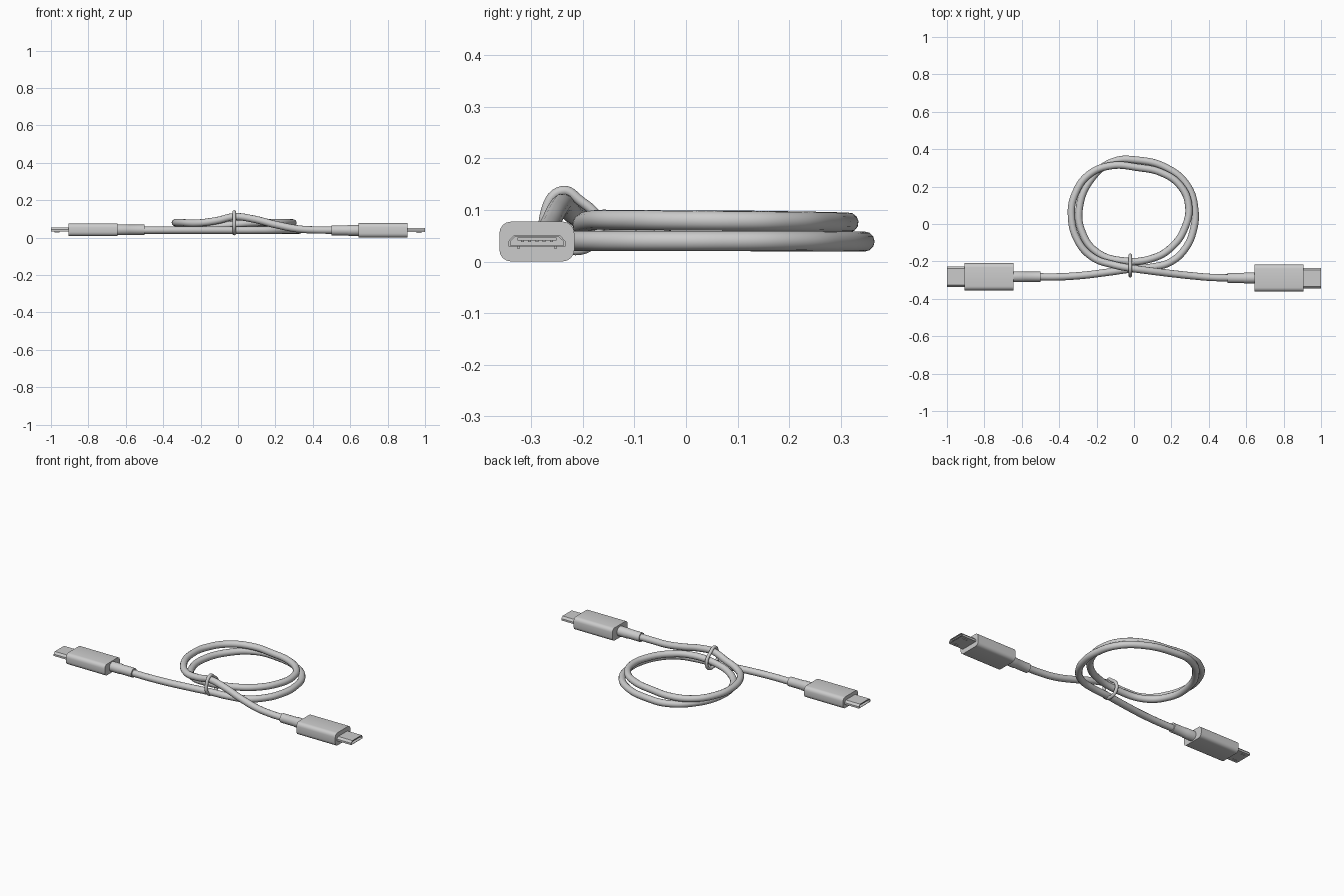
import bpy, bmesh, math
from mathutils import Vector

if "Cube" in bpy.data.objects:
    bpy.data.objects.remove(bpy.data.objects["Cube"])

grey = bpy.data.materials.new("light grey plastic")
grey.diffuse_color = (0.6, 0.6, 0.6, 1)
grey.use_nodes = True
grey.node_tree.nodes["Principled BSDF"].inputs["Base Color"].default_value = grey.diffuse_color


def finish(name, bm, angle=30):
    bmesh.ops.recalc_face_normals(bm, faces=bm.faces)
    me = bpy.data.meshes.new(name)
    bm.to_mesh(me)
    bm.free()
    ob = bpy.data.objects.new(name, me)
    bpy.context.collection.objects.link(ob)
    me.materials.append(grey)
    bpy.ops.object.select_all(action='DESELECT')
    ob.select_set(True)
    bpy.context.view_layer.objects.active = ob
    bpy.ops.object.shade_smooth_by_angle(angle=math.radians(angle))
    return ob


def loft(name, sections):
    """Bridge equal-sized rings of points and cap both ends."""
    bm = bmesh.new()
    rings = [[bm.verts.new(p) for p in s] for s in sections]
    for a, b in zip(rings, rings[1:]):
        for i in range(len(a)):
            j = (i + 1) % len(a)
            bm.faces.new((a[i], a[j], b[j], b[i]))
    bm.faces.new(rings[0])
    bm.faces.new(rings[-1])
    return finish(name, bm)


def rounded(w, h, r, steps=4):
    """Rounded rectangle outline in (y, z), centred on the origin."""
    pts = []
    for k, (sy, sz) in enumerate(((1, 1), (-1, 1), (-1, -1), (1, -1))):
        for i in range(steps + 1):
            a = math.pi / 2 * (k + i / steps)
            pts.append((sy * (w / 2 - r) + r * math.cos(a),
                        sz * (h / 2 - r) + r * math.sin(a)))
    return pts


def circle(r, n=24):
    return [(r * math.cos(t * math.tau / n), r * math.sin(t * math.tau / n)) for t in range(n)]


def at(x, outline, c):
    return [Vector((x, c[0] + y, c[1] + z)) for y, z in outline]


def tube(name, points, radius, cyclic=False):
    cu = bpy.data.curves.new(name, 'CURVE')
    cu.dimensions = '3D'
    cu.bevel_depth = radius
    cu.bevel_resolution = 4
    cu.resolution_u = 8
    cu.use_fill_caps = True
    sp = cu.splines.new('BEZIER')
    sp.bezier_points.add(len(points) - 1)
    for bp, p in zip(sp.bezier_points, points):
        bp.co = p
        bp.handle_left_type = bp.handle_right_type = 'AUTO'
    sp.use_cyclic_u = cyclic
    cu.materials.append(grey)
    ob = bpy.data.objects.new(name, cu)
    bpy.context.collection.objects.link(ob)
    return ob


# cable: left lead, lower turn, upper turn, then over the top to the right lead
tube("cable", [
    (-0.53, -0.282, 0.04), (-0.42, -0.283, 0.04), (-0.28, -0.275, 0.04),
    (-0.14, -0.258, 0.04), (-0.01, -0.24, 0.04), (0.1, -0.23, 0.04),
    (0.195, -0.203, 0.04), (0.275, -0.13, 0.04), (0.318, -0.03, 0.04),
    (0.326, 0.07, 0.04), (0.285, 0.205, 0.04), (0.17, 0.302, 0.039),
    (0.02, 0.341, 0.039), (-0.11, 0.334, 0.039), (-0.225, 0.245, 0.039),
    (-0.293, 0.08, 0.04), (-0.275, -0.05, 0.041), (-0.2, -0.15, 0.048),
    (-0.06, -0.197, 0.066), (0.1, -0.183, 0.08), (0.2, -0.125, 0.081),
    (0.272, -0.02, 0.08), (0.292, 0.1, 0.079), (0.247, 0.205, 0.078),
    (0.145, 0.275, 0.077), (0.02, 0.302, 0.076), (-0.12, 0.312, 0.076),
    (-0.24, 0.265, 0.077), (-0.315, 0.16, 0.079), (-0.335, 0.05, 0.08),
    (-0.3, -0.09, 0.08), (-0.218, -0.18, 0.078), (-0.11, -0.218, 0.092),
    (-0.02, -0.236, 0.112), (0.08, -0.25, 0.1), (0.2, -0.265, 0.07),
    (0.32, -0.278, 0.047), (0.42, -0.286, 0.041), (0.53, -0.288, 0.04)], 0.0195)

# wire tie around the bundle
tube("tie_ring", [(-0.02, y, z) for y, z in (
    (-0.22, 0.022), (-0.267, 0.045), (-0.274, 0.09), (-0.241, 0.137),
    (-0.205, 0.118), (-0.17, 0.08), (-0.178, 0.038))], 0.0095, True)

for side, label, c, h in ((-1, "left", (-0.282, 0.042), 0.068),
                          (1, "right", (-0.289, 0.039), 0.077)):
    # moulded grip
    body = rounded(0.145, h, 0.022)
    loft(label + "_plug_body", [at(side * x, body, c) for x in (0.645, 0.905)])

    # strain relief sleeve
    loft(label + "_strain_relief",
         [at(side * x, circle(r), c) for x, r in
          ((0.5, 0.027), (0.585, 0.027), (0.59, 0.029), (0.66, 0.029))])

    # hollow metal shell with sloped upper corners
    shell = [(-0.055, -0.010), (-0.055, 0.001), (-0.044, 0.013),
             (0.044, 0.013), (0.055, 0.001), (0.055, -0.010)]
    bore = [(y * 0.93, z * 0.78) for y, z in shell]
    loft(label + "_connector_shell",
         [at(side * x, o, c) for x, o in
          ((0.895, shell), (1.0, shell), (1.0, bore), (0.908, bore))])

    # contact tongue with its row of pins
    tongue = [(-0.038, 0.002), (-0.038, 0.008), (0.038, 0.008), (0.038, 0.002)]
    loft(label + "_contact_tongue", [at(side * x, tongue, c) for x in (0.9, 0.994)])
    for i in range(5):
        y = (i - 2) * 0.014
        pin = [(y - 0.003, -0.001), (y - 0.003, 0.003), (y + 0.003, 0.003), (y + 0.003, -0.001)]
        loft(f"{label}_contact_pin_{i + 1}", [at(side * x, pin, c) for x in (0.905, 0.99)])

    # latch hooks below the shell
    for n, y in enumerate((-0.036, 0.036)):
        hook = [(y - 0.002, -0.009), (y + 0.002, -0.009), (y + 0.002, -0.014), (y - 0.002, -0.014)]
        loft(f"{label}_latch_hook_{n + 1}", [at(side * x, hook, c) for x in (0.955, 0.98)])
